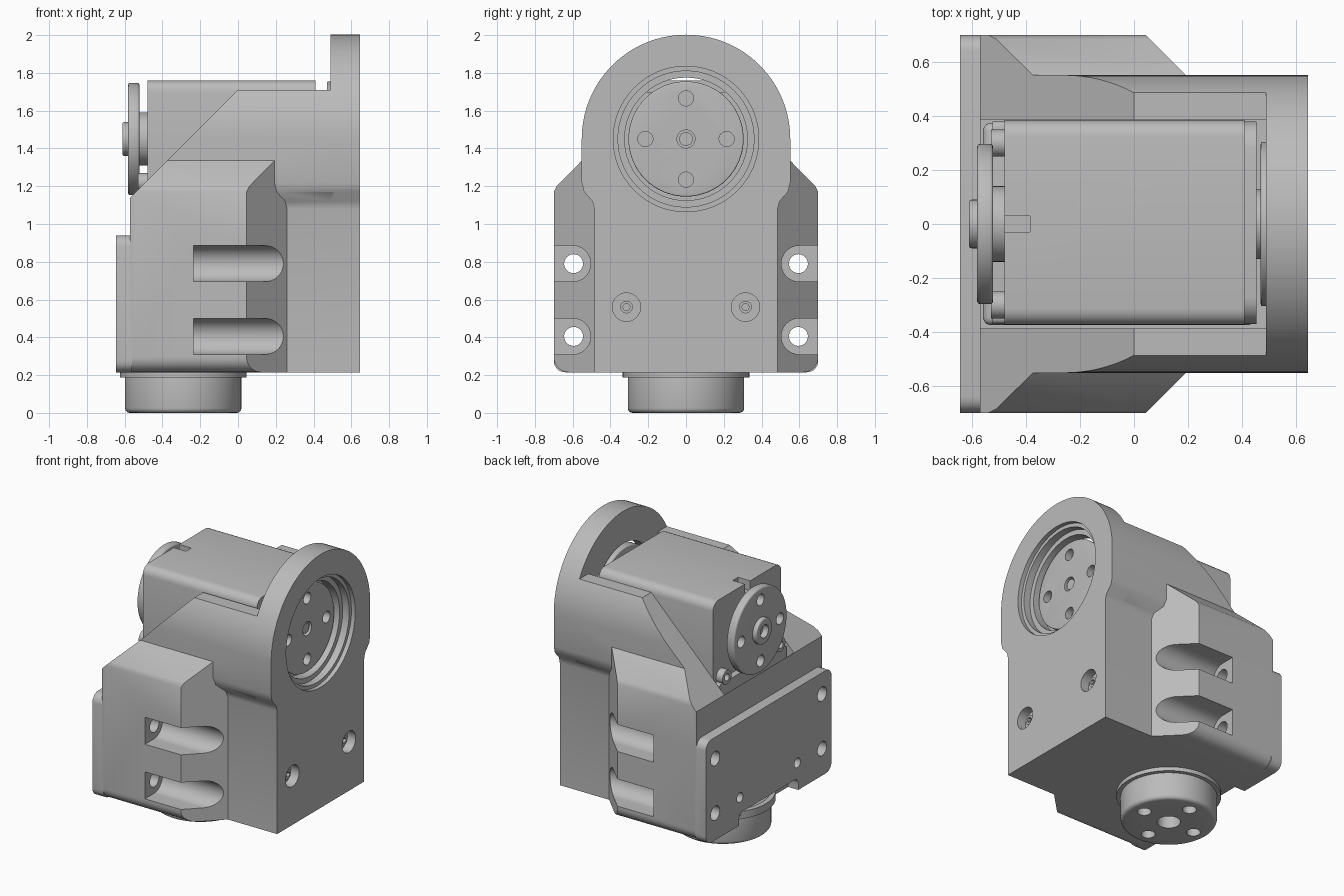
import bpy, bmesh, math
from mathutils import Vector, Matrix

old = bpy.data.objects.get("Cube")
if old:
    bpy.data.objects.remove(old, do_unlink=True)

grey = bpy.data.materials.new("plain grey")
grey.use_nodes = True
GREY = (0.5, 0.5, 0.5, 1)
grey.diffuse_color = GREY
grey.node_tree.nodes["Principled BSDF"].inputs["Base Color"].default_value = GREY

AXIS_Z = 1.45       # height of the upper motor axis
HORN_X = -0.29      # position of the lower motor axis


def finish(name, bm):
    bmesh.ops.recalc_face_normals(bm, faces=bm.faces)
    me = bpy.data.meshes.new(name)
    bm.to_mesh(me)
    bm.free()
    ob = bpy.data.objects.new(name, me)
    me.materials.append(grey)
    bpy.context.collection.objects.link(ob)
    return ob


def prism(name, points, x0, x1, planes=()):
    """Extrude a (y, z) outline along x, then trim it with planes."""
    bm = bmesh.new()
    face = bm.faces.new([bm.verts.new((x0, y, z)) for y, z in points])
    ext = bmesh.ops.extrude_face_region(bm, geom=[face])["geom"]
    bmesh.ops.translate(bm, vec=(x1 - x0, 0, 0),
                        verts=[g for g in ext if isinstance(g, bmesh.types.BMVert)])
    for point, normal in planes:
        geom = bm.verts[:] + bm.edges[:] + bm.faces[:]
        bmesh.ops.bisect_plane(bm, geom=geom, plane_co=point, plane_no=normal,
                               dist=1e-5, clear_outer=True)
        bmesh.ops.holes_fill(bm, edges=[e for e in bm.edges if e.is_boundary])
    return finish(name, bm)


def box(name, xs, ys, zs, bevel=0, test=lambda e: True):
    bm = bmesh.new()
    bmesh.ops.create_cube(bm, size=1)
    for v in bm.verts:
        v.co = [(a + b) / 2 + c * (b - a) for (a, b), c in zip((xs, ys, zs), v.co)]
    if bevel:
        bmesh.ops.bevel(bm, geom=[e for e in bm.edges if test(e)], offset=bevel,
                        segments=5, profile=0.5, affect='EDGES')
    return finish(name, bm)


def cyl(name, r, a, b, bevel=0, sides=64):
    """Cylinder from point a to point b."""
    a, b = Vector(a), Vector(b)
    bm = bmesh.new()
    bmesh.ops.create_cone(bm, cap_ends=True, segments=sides, radius1=r, radius2=r,
                          depth=(b - a).length)
    if bevel:
        rims = [e for e in bm.edges if any(len(f.verts) > 4 for f in e.link_faces)]
        bmesh.ops.bevel(bm, geom=rims, offset=bevel, segments=4, profile=0.5, affect='EDGES')
    turn = Vector((0, 0, 1)).rotation_difference(b - a).to_matrix().to_4x4()
    bm.transform(Matrix.Translation((a + b) / 2) @ turn)
    return finish(name, bm)


def combine(ob, others, mode='DIFFERENCE'):
    for other in others:
        mod = ob.modifiers.new("bool", 'BOOLEAN')
        mod.operation, mod.solver, mod.object = mode, 'EXACT', other
        bpy.context.view_layer.objects.active = ob
        bpy.ops.object.modifier_apply(modifier=mod.name)
        bpy.data.objects.remove(other, do_unlink=True)


def xcyl(r, x0, x1, y, z, name="cutter", **kw):
    return cyl(name, r, (x0, y, z), (x1, y, z), **kw)


def along_x(e):
    d = e.verts[0].co - e.verts[1].co
    return abs(d.x) > 0.9 * d.length


def arc(cy, cz, r, a0, a1, n):
    return [(cy + r * math.cos(math.radians(a0 + (a1 - a0) * i / n)),
             cz + r * math.sin(math.radians(a0 + (a1 - a0) * i / n))) for i in range(n + 1)]


# Arched housing: narrow foot, wider shoulders, round top
half = [(0.485, 0.215), (0.485, 1.08), (0.495, 1.12), (0.54, 1.17), (0.552, 1.22)]
arch = half + arc(0, AXIS_Z, 0.552, 0, 180, 56) + [(-y, z) for y, z in reversed(half)]
slope = ((0, 0, 1.71), (-1, 0, 1))
housing = prism("housing", arch, -0.57, 0.52, [((0, 0, 1.71), (0, 0, 1)), slope])
face_plate = prism("face_plate", arch, 0.49, 0.645)

# Side wings with rounded feet and angled front corners
wing = arc(0.62, 0.295, 0.08, -90, 0, 8) + [(0.7, 1.17), (0.685, 1.2), (0.552, 1.335)]
wings = prism("wings", wing + [(-y, z) for y, z in reversed(wing)], -0.571, 0.3,
              [((0.745, 0, 0), (1, 1, 0)), ((0.745, 0, 0), (1, -1, 0)), slope])

# Mounting plate at the rear of the joint
mount = box("mount", (-0.645, -0.56), (-0.7, 0.7), (0.215, 0.94), 0.06, along_x)
combine(housing, [face_plate, wings, mount], 'UNION')

# Motor cavity, stepped bearing opening and holes
cuts = [box("cutter", (-0.57, 0.49), (-0.388, 0.388), (0.45, 2.1)),
        box("cutter", (-0.7, -0.565), (-0.33, 0.33), (0.1, 0.3), 0.04, along_x)]
for r, depth in ((0.385, 0.615), (0.36, 0.565), (0.325, 0.4)):
    cuts.append(xcyl(r, depth, 0.7, 0, AXIS_Z))
for s in (-1, 1):
    cuts.append(xcyl(0.075, 0.58, 0.7, s * 0.315, 0.56))
    cuts.append(xcyl(0.034, -0.7, -0.55, s * 0.32, 0.41))
    for z in (0.405, 0.79):
        cuts.append(xcyl(0.05, -0.7, 0, s * 0.595, z))
        slot = xcyl(0.095, -0.235, 0.4, s * 0.6, z)
        combine(slot, [box("slot_mouth", (-0.235, 0.4), sorted((s * 0.6, s * 0.8)),
                           (z - 0.095, z + 0.095))], 'UNION')
        cuts.append(slot)
combine(housing, cuts)

# Screws in the front face
for s, side in ((-1, "right"), (1, "left")):
    screw = xcyl(0.033, 0.57, 0.61, s * 0.315, 0.56, name=side + "_screw", sides=32)
    combine(screw, [xcyl(0.02, 0.59, 0.65, s * 0.315, 0.56, sides=6)])

# Upper motor with rounded top and small wiring notch
motor = box("upper_motor", (-0.48, 0.41), (-0.375, 0.385), (1.08, 1.76), 0.06, along_x)
combine(motor, [box("cutter", (-0.5, -0.385), (-0.03, 0.03), (1.69, 1.8))])
box("upper_motor_front_cover", (0.405, 0.455), (-0.37, 0.38), (1.1, 1.7), 0.1, along_x)
box("upper_motor_rear_cover", (-0.525, -0.475), (-0.37, 0.38), (1.06, 1.19), 0.02, along_x)
xcyl(0.14, -0.53, -0.47, 0, AXIS_Z, name="rear_neck")
xcyl(0.13, 0.4, 0.48, 0, AXIS_Z, name="front_neck")
for s, side in ((-1, "right"), (1, "left")):
    boss = xcyl(0.05, -0.53, -0.47, s * 0.3, 1.22, name=side + "_motor_boss", sides=32)
    combine(boss, [xcyl(0.025, -0.6, -0.5, s * 0.3, 1.22, sides=24)])

# Lower motor with an open tray on top
lower = box("lower_motor", (-0.56, 0.45), (-0.375, 0.375), (0.3, 0.98), 0.03)
combine(lower, [box("cutter", (-0.5, 0.4), (-0.28, 0.28), (0.9, 1.1))])


# Output discs with a centre hole and four bolt holes
def bolt_holes(ob, origin, u, v, axis, radius, r):
    o, u, v, axis = Vector(origin), Vector(u), Vector(v), Vector(axis)
    for d in (u, -u, v, -v):
        p = o + d * radius
        combine(ob, [cyl("cutter", r, p - axis, p + axis, sides=32)])


Y, Z, X = (0, 1, 0), (0, 0, 1), (1, 0, 0)
rear_disc = xcyl(0.297, -0.582, -0.522, 0, AXIS_Z, name="rear_disc", bevel=0.012)
combine(rear_disc, [xcyl(0.09, -0.612, -0.56, 0, AXIS_Z, name="hub", bevel=0.01)], 'UNION')
bolt_holes(rear_disc, (-0.582, 0, AXIS_Z), Y, Z, (0.05, 0, 0), 0.215, 0.04)
combine(rear_disc, [xcyl(0.045, -0.65, -0.57, 0, AXIS_Z, sides=32)])

front_disc = xcyl(0.305, 0.47, 0.54, 0, AXIS_Z, name="front_disc", bevel=0.008)
bolt_holes(front_disc, (0.54, 0, AXIS_Z), Y, Z, (0.05, 0, 0), 0.215, 0.04)
combine(front_disc, [xcyl(0.048, 0.5, 0.6, 0, AXIS_Z, sides=32)])
xcyl(0.036, 0.49, 0.53, 0, AXIS_Z, name="front_disc_screw", sides=32)

base_disc = cyl("base_disc", 0.308, (HORN_X, 0, 0), (HORN_X, 0, 0.25), bevel=0.025)
bolt_holes(base_disc, (HORN_X, 0, 0), X, Y, (0, 0, 0.08), 0.205, 0.045)
combine(base_disc, [cyl("cutter", 0.075, (HORN_X, 0, -0.1), (HORN_X, 0, 0.1), sides=32)])
cyl("base_collar", 0.335, (HORN_X, 0, 0.187), (HORN_X, 0, 0.24))

# Smooth the curves, keep the edges crisp
for ob in bpy.context.scene.objects:
    if ob.type == 'MESH':
        bpy.ops.object.select_all(action='DESELECT')
        ob.select_set(True)
        bpy.context.view_layer.objects.active = ob
        bpy.ops.object.shade_smooth_by_angle(angle=math.radians(30))
